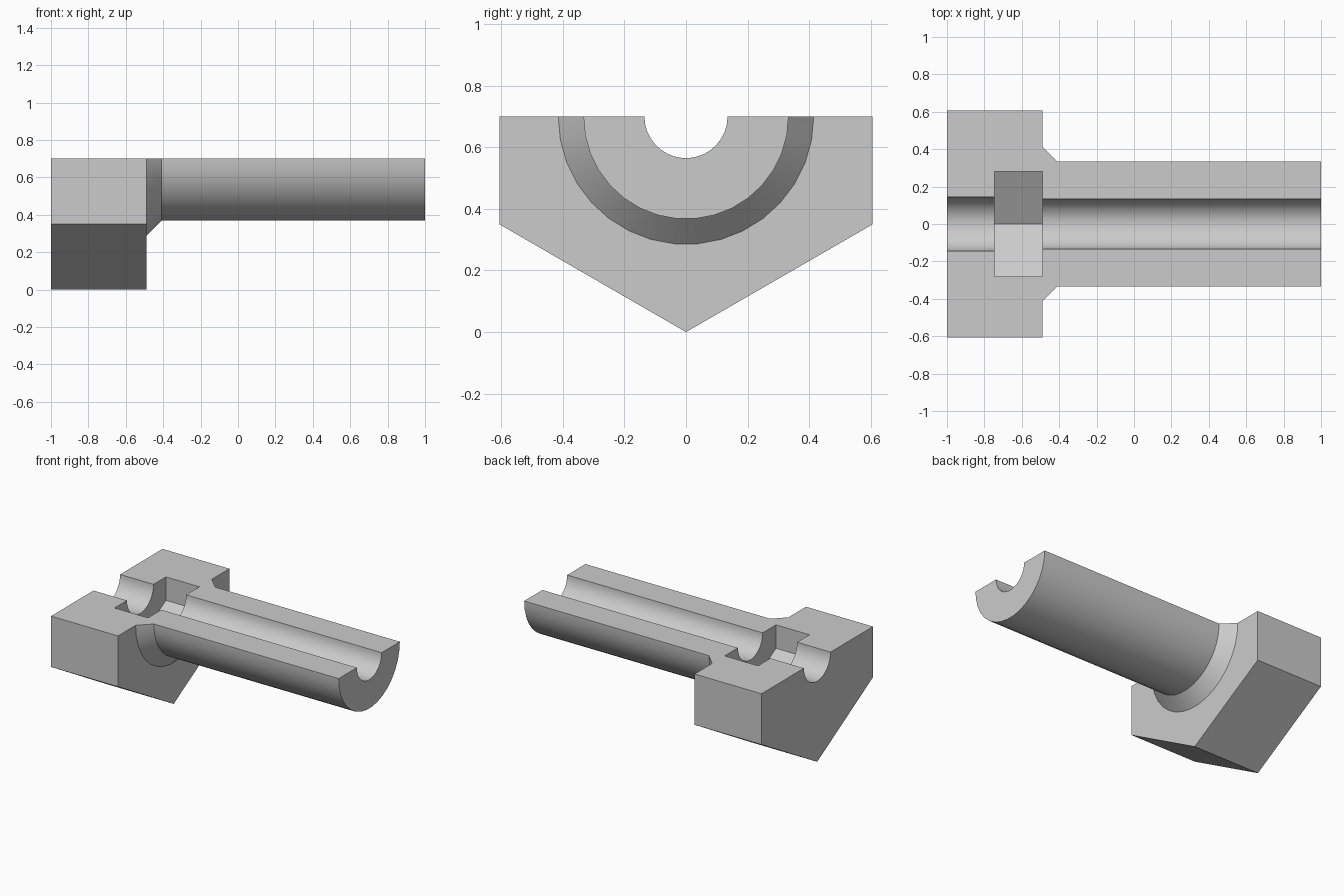
import bpy, bmesh, math

if "Cube" in bpy.data.objects:
    bpy.data.objects.remove(bpy.data.objects["Cube"], do_unlink=True)

AXIS_Z = 0.7          # height of the bolt axis, also the cut plane
HEAD_END = -0.49      # inner face of the head
POCKET_START = -0.745
ROUND = 34            # sides of the round parts

grey = bpy.data.materials.new("plain grey")
grey.use_nodes = True
colour = (0.6, 0.6, 0.6, 1)
grey.diffuse_color = colour
grey.node_tree.nodes["Principled BSDF"].inputs["Base Color"].default_value = colour


def lathe(name, profile, sides, start=0.0):
    """Closed solid around the bolt axis from (x, radius) rings."""
    bm = bmesh.new()
    rings = []
    for x, r in profile:
        angles = [start + math.tau * i / sides for i in range(sides)]
        rings.append([bm.verts.new((x, r * math.cos(a), AXIS_Z + r * math.sin(a)))
                      for a in angles])
    for a, b in zip(rings, rings[1:]):
        for i in range(sides):
            j = (i + 1) % sides
            bm.faces.new((a[i], a[j], b[j], b[i]))
    bm.faces.new(rings[0])
    bm.faces.new(rings[-1])
    bmesh.ops.recalc_face_normals(bm, faces=bm.faces)
    mesh = bpy.data.meshes.new(name)
    bm.to_mesh(mesh)
    bm.free()
    mesh.materials.append(grey)
    obj = bpy.data.objects.new(name, mesh)
    bpy.context.collection.objects.link(obj)
    return obj


def combine(target, tool, operation):
    """Apply a boolean and remove the helper."""
    mod = target.modifiers.new(operation.lower(), "BOOLEAN")
    mod.operation, mod.object, mod.solver = operation, tool, "EXACT"
    bpy.context.view_layer.objects.active = target
    bpy.ops.object.modifier_apply(modifier=mod.name)
    bpy.data.objects.remove(tool, do_unlink=True)


# Hexagonal head with a point at the bottom
bolt = lathe("half_bolt", [(-1, 0.7), (HEAD_END, 0.7)], 6, math.pi / 6)

# Shank with a flared collar against the head
shank = lathe("shank", [(-0.6, 0.415), (HEAD_END, 0.415), (-0.408, 0.333), (1, 0.333)], ROUND)
combine(bolt, shank, "UNION")

# Hexagonal nut pocket
pocket = lathe("pocket_cutter", [(POCKET_START, 0.323), (HEAD_END, 0.323)], 6, math.pi / 6)
combine(bolt, pocket, "DIFFERENCE")

# Bore: slightly wider through the head
for name, x0, x1, r in (("head_bore", -1.1, -0.7, 0.145), ("shank_bore", -0.55, 1.1, 0.135)):
    combine(bolt, lathe(name, [(x0, r), (x1, r)], ROUND), "DIFFERENCE")

# Remove the upper half
bpy.ops.mesh.primitive_cube_add(size=4, location=(0, 0, AXIS_Z + 2))
combine(bolt, bpy.context.object, "DIFFERENCE")

bpy.ops.object.select_all(action="DESELECT")
bolt.select_set(True)
bpy.context.view_layer.objects.active = bolt
bpy.ops.object.shade_smooth_by_angle(angle=math.radians(30))
